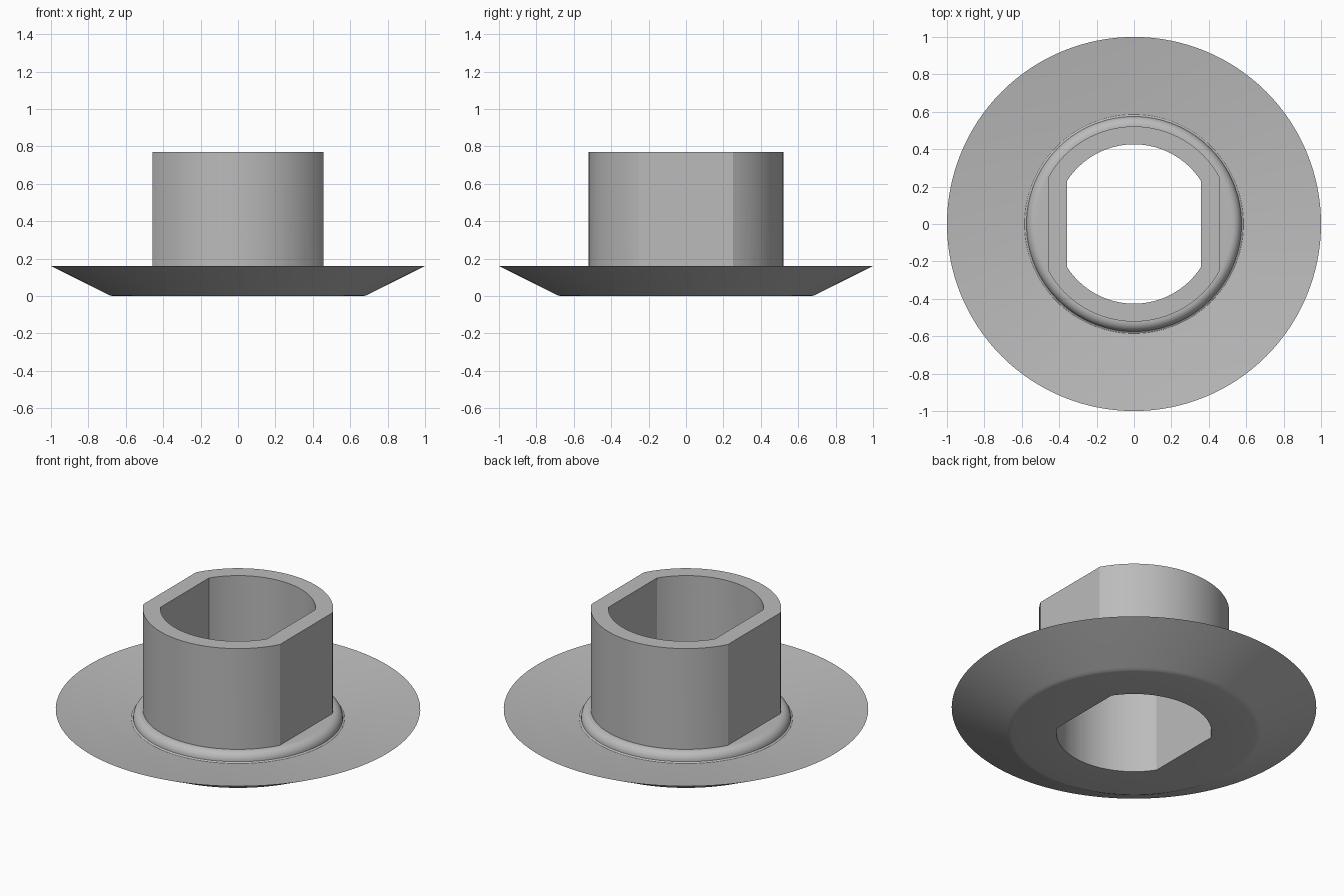
import bpy, bmesh, math

cube = bpy.data.objects.get("Cube")
if cube:
    bpy.data.objects.remove(cube)

grey = bpy.data.materials.new("plain grey")
grey.use_nodes = True
colour = (0.5, 0.5, 0.5, 1)
grey.diffuse_color = colour
grey.node_tree.nodes["Principled BSDF"].inputs["Base Color"].default_value = colour


def add_object(name, bm):
    bmesh.ops.recalc_face_normals(bm, faces=bm.faces)
    mesh = bpy.data.meshes.new(name)
    bm.to_mesh(mesh)
    bm.free()
    mesh.materials.append(grey)
    obj = bpy.data.objects.new(name, mesh)
    bpy.context.collection.objects.link(obj)
    return obj


def lathe(name, profile, steps=128):
    """Solid of revolution; the profile starts and ends on the axis."""
    bm = bmesh.new()
    verts = [bm.verts.new((r, 0, z)) for r, z in profile]
    edges = [bm.edges.new(pair) for pair in zip(verts, verts[1:])]
    bmesh.ops.spin(bm, geom=verts + edges, cent=(0, 0, 0), axis=(0, 0, 1),
                   angle=math.tau, steps=steps)
    bmesh.ops.remove_doubles(bm, verts=bm.verts, dist=1e-5)
    return add_object(name, bm)


def double_flat_prism(name, radius, half_width, bottom, top, steps=32):
    """Round bar with two flats facing left and right."""
    start = math.acos(half_width / radius)
    arc = [start + (math.pi - 2 * start) * i / steps for i in range(steps + 1)]
    angles = arc + [a + math.pi for a in arc]
    bm = bmesh.new()
    face = bm.faces.new([bm.verts.new((radius * math.cos(a), radius * math.sin(a), bottom))
                         for a in angles])
    made = bmesh.ops.extrude_face_region(bm, geom=[face])["geom"]
    bmesh.ops.translate(bm, vec=(0, 0, top - bottom),
                        verts=[g for g in made if isinstance(g, bmesh.types.BMVert)])
    return add_object(name, bm)


def combine(target, other, operation):
    mod = target.modifiers.new(operation.title(), "BOOLEAN")
    mod.object, mod.operation, mod.solver = other, operation, "EXACT"
    bpy.ops.object.select_all(action="DESELECT")
    target.select_set(True)
    bpy.context.view_layer.objects.active = target
    bpy.ops.object.modifier_apply(modifier=mod.name)
    bpy.data.objects.remove(other)


# Dished flange with a rounded shoulder around the collar
shoulder = [(0.525 + 0.05 * math.sin(a), 0.11 + 0.05 * math.cos(a))
            for a in (math.pi / 2 * i / 8 for i in range(9))]
profile = [(0, 0), (0.67, 0), (0.685, 0.003), (0.70, 0.01), (1, 0.16),
           (0.60, 0.105), (0.585, 0.104)] + shoulder[::-1] + [(0, 0.16)]
bushing = lathe("flanged_bushing", profile)

# Collar with two flats, then the matching bore through everything
combine(bushing, double_flat_prism("collar", 0.522, 0.457, 0.05, 0.77), "UNION")
combine(bushing, double_flat_prism("bore", 0.426, 0.357, -0.2, 1), "DIFFERENCE")

bushing.select_set(True)
bpy.context.view_layer.objects.active = bushing
bpy.ops.object.shade_smooth_by_angle(angle=math.radians(25))
